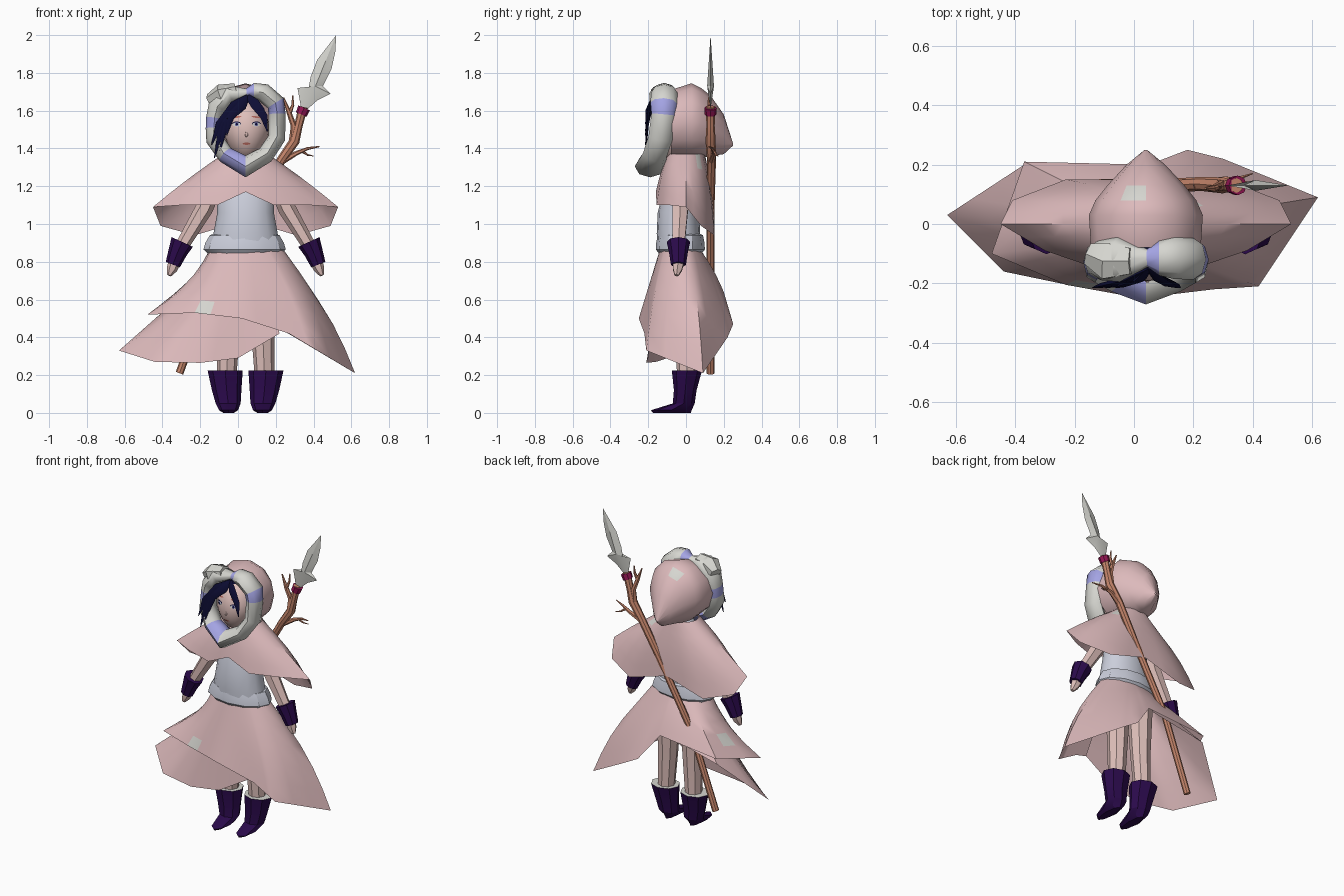
import bpy, bmesh, math
from mathutils import Vector

cube = bpy.data.objects.get("Cube")
if cube:
    bpy.data.objects.remove(cube, do_unlink=True)


def material(name, r, g, b):
    m = bpy.data.materials.new(name)
    m.use_nodes = True
    m.diffuse_color = (r, g, b, 1)
    bsdf = next(n for n in m.node_tree.nodes if n.type == "BSDF_PRINCIPLED")
    bsdf.inputs["Base Color"].default_value = (r, g, b, 1)
    bsdf.inputs["Roughness"].default_value = 0.9
    return m


CLOTH = material("dusty pink cloth", .72, .49, .50)
FUR = material("pale grey", .67, .67, .63)
LAVENDER = material("lavender", .37, .37, .77)
SKIN = material("skin", .73, .52, .49)
HAIR = material("navy hair", .004, .004, .035)
PURPLE = material("dark purple leather", .024, .003, .072)
SHIRT = material("pale blue linen", .60, .62, .71)
WOOD = material("reddish wood", .57, .24, .15)
BAND = material("magenta band", .30, .008, .09)
LIP = material("rose red", .50, .15, .12)
MID = 0.04  # the figure's own mirror axis


def finish(name, bm, mats, angle=40, recalc=True):
    if recalc:
        bmesh.ops.recalc_face_normals(bm, faces=bm.faces)
    me = bpy.data.meshes.new(name)
    bm.to_mesh(me)
    bm.free()
    for m in mats:
        me.materials.append(m)
    ob = bpy.data.objects.new(name, me)
    bpy.context.collection.objects.link(ob)
    bpy.ops.object.select_all(action="DESELECT")
    ob.select_set(True)
    bpy.context.view_layer.objects.active = ob
    bpy.ops.object.shade_smooth_by_angle(angle=math.radians(angle))
    return ob


def loft(name, rings, mats, closed=True, caps=True, accent=(), angle=40):
    """Skin a list of equal rings; accent lists the bands that use the second colour."""
    bm = bmesh.new()
    rows = [[bm.verts.new(p) for p in ring] for ring in rings]
    n = len(rings[0])
    for i in range(len(rows) - 1):
        for j in range(n if closed else n - 1):
            k = (j + 1) % n
            f = bm.faces.new((rows[i][j], rows[i][k], rows[i + 1][k], rows[i + 1][j]))
            f.material_index = int(i in accent)
    if caps:
        bm.faces.new(rows[0])
        top = bm.faces.new(rows[-1])
        top.material_index = int("top" in accent)
    bmesh.ops.remove_doubles(bm, verts=bm.verts, dist=1e-5)
    return finish(name, bm, mats, angle)


def ellipse(cx, cy, z, rx, ry, n=12):
    return [(cx + rx * math.cos(a), cy + ry * math.sin(a), z)
            for a in (2 * math.pi * j / n for j in range(n))]


def tube(name, pts, mats, sides=6, depth=1, loop=False, accent=(), angle=40):
    """Tapering tube through (x, y, z, radius); depth stretches it along y."""
    pos = [Vector(p[:3]) for p in pts]
    rings, n = [], len(pts)
    for i, p in enumerate(pts):
        a = pos[i - 1] if i or loop else pos[0]
        b = pos[(i + 1) % n] if i < n - 1 or loop else pos[i]
        t = (b - a).normalized()
        u = t.cross(Vector((0, 1, 0))).normalized()
        v = u.cross(t)
        rings.append([pos[i] + p[3] * (u * math.cos(w) + v * depth * math.sin(w))
                      for w in (2 * math.pi * j / sides for j in range(sides))])
    if loop:
        rings.append(rings[0])
    return loft(name, rings, mats, caps=not loop, accent=accent, angle=angle)


def drape(name, hem, top, reach, rows=5, steps=3, closed=True):
    """Cloth from an elliptical top edge (cx, cy, z, rx, ry) to hem points (x, y, z, bulge)."""
    cx, cy, cz, rx, ry = top
    fine = []
    for i in range(len(hem) if closed else len(hem) - 1):
        a, b = Vector(hem[i]), Vector(hem[(i + 1) % len(hem)])
        fine += [a.lerp(b, s / steps) for s in range(steps)]
    if not closed:
        fine.append(Vector(hem[-1]))
    rings = []
    for r in range(rows + 1):
        t, ring = r / rows, []
        for h in fine:
            w = math.atan2((h.y - cy) / reach[1], (h.x - cx) / reach[0])
            start = Vector((cx + rx * math.cos(w), cy + ry * math.sin(w), cz))
            out = Vector((math.cos(w), .4 * math.sin(w), 0))
            ring.append(start.lerp(h.xyz, t) + out * h.w * math.sin(math.pi * t))
        rings.append(ring)
    return loft(name, rings, [CLOTH, FUR], closed, caps=False, angle=50)


def patch(ob, point):
    """Recolour the one face nearest to a point."""
    p = Vector(point)
    min(ob.data.polygons, key=lambda f: (f.center - p).length).material_index = 1


# Skirt: wrapped outer layer over a longer layer on one side
WAIST = (.045, -.03, .86, .2, .11)
outer = drape("skirt_outer", [
    (-.48, -.1, .52, -.06), (-.23, -.205, .53, 0), (.02, -.25, .5, 0), (.27, -.22, .42, .02),
    (.42, -.21, .33, .03), (.62, .09, .21, .05), (.3, .22, .4, .03), (.18, .25, .47, .02),
    (.05, .2, .64, .02), (-.37, .21, .6, 0)], WAIST, (.58, .23))
patch(outer, (-.2, -.18, .58))
patch(outer, (-.29, .06, .68))
drape("skirt_inner", [
    (.22, -.19, .42, 0), (0, -.2, .29, 0), (-.2, -.21, .265, 0), (-.44, -.16, .27, -.04),
    (-.63, .03, .33, -.08), (-.37, .2, .56, -.02), (0, .18, .64, 0)],
    (.045, -.03, .85, .18, .1), (.58, .23), closed=False)

# Torso and rolled belt
loft("torso", [ellipse(MID, y, z, rx, ry, 16) for y, z, rx, ry in (
    (-.035, .86, .18, .115), (-.04, .95, .17, .115), (-.04, 1.06, .15, .11),
    (-.03, 1.16, .15, .095), (-.02, 1.27, .12, .07), (-.02, 1.38, .05, .05))], [SHIRT])
loft("belt", [ellipse(.035, -.03, z, rx, ry, 12) for z, rx, ry in (
    (.84, .19, .11), (.865, .218, .13), (.90, .208, .128), (.94, .185, .12), (.95, .16, .1))],
    [SHIRT], angle=30)

# Shoulder cape with two lower lobes at the back
half = [(.15, -.155, 1.1, .02), (.34, -.09, 1.1, .02), (.49, 0, 1.09, .01),
        (.45, .08, .99, .04), (.27, .15, .94, .03)]
hem = [(MID, -.16, 1.17, .01)] + [(MID + x, y, z, b) for x, y, z, b in half]
hem += [(MID, .15, 1.02, .02)] + [(MID - x, y, z, b) for x, y, z, b in reversed(half)]
cape = drape("shoulder_cape", hem, (MID, 0, 1.37, .12, .1), (.49, .15), steps=2)
patch(cape, (.18, .06, 1.31))

# Hood narrowing to a point behind
hood_rings = []
for y, cz, rx, rz in ((-.08, 1.53, .185, .18), (.03, 1.545, .192, .2), (.08, 1.535, .17, .185),
                      (.13, 1.52, .13, .16), (.2, 1.475, .065, .105), (.25, 1.42, .004, .004)):
    hood_rings.append([(MID + rx * math.cos(w), y, cz + rz * math.sin(w))
                       for w in (2 * math.pi * j / 12 + math.pi / 2 for j in range(12))])
hood = loft("hood", hood_rings, [CLOTH, FUR], caps=False, angle=50)
patch(hood, (0, .11, 1.67))

# Fur trim around the face, with lavender bands and a notch at the top
tube("hood_trim", [
    (.04, -.19, 1.305, .058), (.145, -.165, 1.365, .046), (.205, -.135, 1.455, .046),
    (.207, -.12, 1.58, .045), (.2, -.118, 1.64, .05), (.135, -.115, 1.695, .05),
    (.085, -.115, 1.705, .042), (.045, -.115, 1.695, .022), (-.05, -.118, 1.69, .055),
    (-.11, -.12, 1.62, .05), (-.125, -.122, 1.56, .044), (-.127, -.127, 1.505, .044),
    (-.125, -.135, 1.45, .046), (-.065, -.165, 1.365, .046)],
    [FUR, LAVENDER], sides=8, depth=1.4, loop=True, accent=(3, 6, 10, 13), angle=60)
tube("trim_tuft", [(-.15, -.1, 1.66, .03), (-.09, -.125, 1.69, .05), (-.01, -.125, 1.71, .036)],
     [FUR], sides=6, depth=1.4, angle=30)

# Head, tapering to the chin, with a hair-coloured crown
HC = Vector((.045, -.068, 1.495))
HR = Vector((.122, .125, .16))


def taper(dz):
    return 1 - .2 * max(0, -dz / HR.z)


bm = bmesh.new()
bmesh.ops.create_uvsphere(bm, u_segments=24, v_segments=16, radius=1)
for v in bm.verts:
    dz = v.co.z * HR.z
    v.co = HC + Vector((v.co.x * HR.x * taper(dz), v.co.y * HR.y, dz))
for f in bm.faces:
    c = f.calc_center_median()
    f.material_index = int(c.z > 1.64 or c.y > HC.y)
finish("head", bm, [SKIN, HAIR], 60)


def face_plate(name, x, z, w, h, mat, lift=.004, tilt=0):
    """Thin painted plate that follows the curve of the face."""
    bm = bmesh.new()
    verts = []
    for s, a in [(0, 0)] + [(1, 2 * math.pi * j / 10) for j in range(10)]:
        dx = s * w * math.cos(a)
        px, pz = x + dx, z + s * h * math.sin(a) + tilt * dx
        ex, ez = (px - HC.x) / (HR.x * taper(pz - HC.z)), (pz - HC.z) / HR.z
        py = HC.y - HR.y * math.sqrt(max(.01, 1 - ex * ex - ez * ez)) - lift
        verts.append(bm.verts.new((px, py, pz)))
    for j in range(10):
        bm.faces.new((verts[0], verts[1 + j], verts[1 + (j + 1) % 10]))
    finish(name, bm, [mat], 60, recalc=False)


for side, label in ((1, "left"), (-1, "right")):
    ex = HC.x + side * .052
    face_plate(label + "_eye_line", ex, 1.531, .024, .012, HAIR, .003)
    face_plate(label + "_eye", ex, 1.527, .022, .011, FUR, .005)
    face_plate(label + "_iris", ex, 1.528, .010, .011, LAVENDER, .007)
    face_plate(label + "_pupil", ex, 1.528, .007, .008, HAIR, .009)
    face_plate(label + "_brow", ex, 1.566, .026, .005, LIP, .004, -side * .15)
face_plate("mouth", HC.x, 1.425, .022, .006, LIP)
tube("nose", [(HC.x, -.183, 1.51, .003), (HC.x, -.19, 1.47, .009), (HC.x, -.184, 1.46, .005)],
     [SKIN], angle=80)

# Hair locks sweeping from the parting
LOCKS = [((-.01, 1.63), (-.085, 1.53), (-.125, 1.35)), ((-.02, 1.63), (-.1, 1.53), (-.14, 1.42)),
         ((.0, 1.62), (-.065, 1.54), (-.095, 1.39)), ((.02, 1.63), (-.04, 1.57), (-.06, 1.47)),
         ((.09, 1.63), (.135, 1.57), (.155, 1.49)), ((.085, 1.64), (.12, 1.6), (.145, 1.53))]
for i, (a, b, c) in enumerate(LOCKS):
    tube("hair_lock_%d" % (i + 1), [(.05, -.15, 1.675, .014), (a[0], -.185, a[1], .028),
         (b[0], -.205, b[1], .022), (c[0], -.215, c[1], .003)], [HAIR], sides=5, depth=.4)

# Limbs, mirrored about the figure's axis
for side, label in ((1, "left"), (-1, "right")):
    def limb(part, pts, mat, sides=6, depth=1):
        tube(label + "_" + part, [(MID + side * x, y, z, r) for x, y, z, r in pts], [mat],
             sides, depth, angle=25)
    limb("arm", [(.15, -.02, 1.25, .05), (.22, -.03, 1.08, .047), (.345, -.04, .87, .035)], SKIN)
    limb("cuff", [(.335, -.04, .905, .062), (.36, -.04, .85, .05), (.385, -.04, .785, .04)], PURPLE, 8)
    limb("hand", [(.375, -.04, .8, .034), (.39, -.045, .76, .028), (.405, -.05, .728, .012)], SKIN, 6)
    limb("leg", [(.085, .0, .8, .08), (.09, .0, .45, .062), (.1, .005, .2, .052)], SKIN, 8)
    loft(label + "_boot", [ellipse(MID + side * x, y, z, rx, ry, 8) for x, y, z, rx, ry in (
        (.09, -.075, .0, .028, .1), (.09, -.078, .014, .05, .108), (.092, -.012, .05, .066, .058),
        (.1, -.004, .12, .078, .06), (.108, .005, .225, .093, .08))],
        [PURPLE, FUR], accent=("top",), angle=25)

# Staff with branches
tube("staff", [(-.31, .13, .21, .021), (-.13, .13, .7, .021), (.105, .13, 1.12, .022),
               (.23, .135, 1.34, .024), (.3, .13, 1.44, .027), (.32, .13, 1.52, .022),
               (.345, .13, 1.62, .025)], [WOOD], sides=8)
BRANCHES = [[(.29, .13, 1.43, .022), (.295, .13, 1.52, .016), (.27, .12, 1.59, .013), (.24, .12, 1.67, .004)],
            [(.275, .12, 1.59, .011), (.29, .125, 1.63, .008), (.29, .13, 1.68, .003)],
            [(.21, .13, 1.32, .02), (.31, .15, 1.375, .012), (.37, .14, 1.4, .008), (.43, .12, 1.41, .003)],
            [(.34, .15, 1.385, .008), (.37, .16, 1.365, .005), (.4, .17, 1.36, .002)]]
for i, pts in enumerate(BRANCHES):
    tube("branch_%d" % (i + 1), pts, [WOOD])
tube("staff_band", [(.335, .13, 1.58, .031), (.35, .13, 1.615, .033)], [BAND], sides=8)

# Curved, barbed blade with a raised centre
edge = [(.335, 1.61), (.315, 1.72), (.37, 1.70), (.385, 1.78), (.42, 1.87), (.52, 2.0), (.515, 1.91),
        (.495, 1.82), (.45, 1.73), (.49, 1.69), (.42, 1.655), (.37, 1.61)]
bm = bmesh.new()
rim = [bm.verts.new((x, .13, z)) for x, z in edge]
for off in (-.018, .018):
    ridge = bm.verts.new((.41, .13 + off, 1.73))
    for j in range(len(rim)):
        bm.faces.new((rim[j], rim[(j + 1) % len(rim)], ridge))
finish("spear_blade", bm, [FUR], 20)
